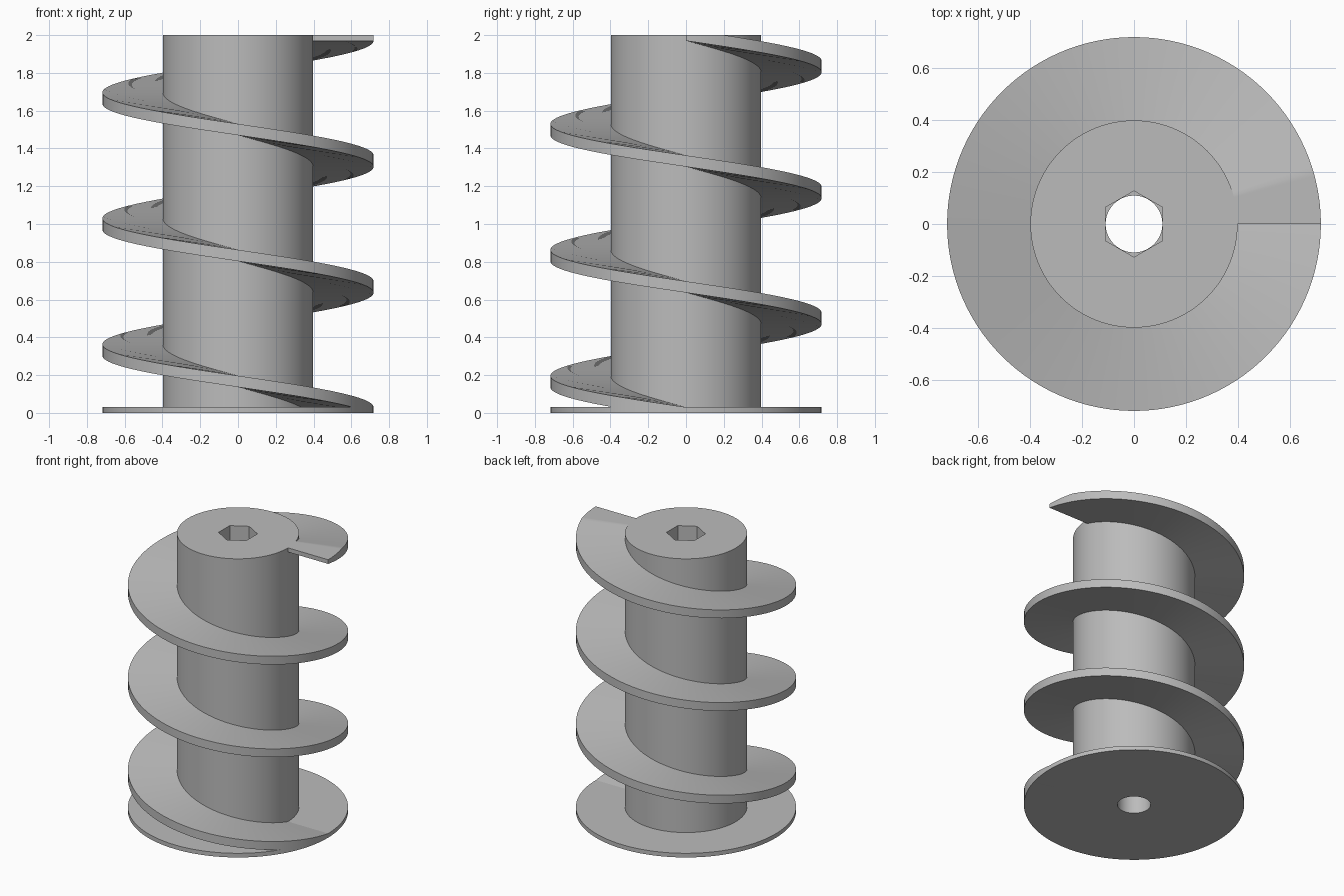
import bpy
import bmesh
import math

cube = bpy.data.objects.get("Cube")
if cube:
    bpy.data.objects.remove(cube, do_unlink=True)

HEIGHT = 2.0
TURNS = 3
PITCH = HEIGHT / TURNS
OUTER, CORE, BORE = 0.718, 0.398, 0.109
APOTHEM = 0.11          # hex socket, centre to flat
SOCKET_DEPTH = 0.5
BASE = 0.03
HALF = 0.03             # half the blade thickness
STEPS = 120

grey = bpy.data.materials.new("plain_grey")
grey.use_nodes = True
colour = (0.5, 0.5, 0.5, 1)
grey.diffuse_color = colour
grey.node_tree.nodes["Principled BSDF"].inputs["Base Color"].default_value = colour


def circle(radius):
    return lambda a: radius


def hexagon(a):
    # corners point along +y and -y
    return APOTHEM / math.cos((a + math.pi / 6) % (math.pi / 3) - math.pi / 6)


def finish(bm, name):
    bmesh.ops.recalc_face_normals(bm, faces=bm.faces)
    mesh = bpy.data.meshes.new(name)
    bm.to_mesh(mesh)
    bm.free()
    mesh.materials.append(grey)
    obj = bpy.data.objects.new(name, mesh)
    bpy.context.collection.objects.link(obj)
    bpy.ops.object.select_all(action='DESELECT')
    obj.select_set(True)
    bpy.context.view_layer.objects.active = obj
    bpy.ops.object.shade_smooth_by_angle(angle=math.radians(30))
    return obj


def bridge(bm, a, b):
    for i in range(len(a)):
        j = (i + 1) % len(a)
        bm.faces.new((a[i], a[j], b[j], b[i]))


def lathe(name, profile):
    # closed profile of (radius function, height) pairs
    bm = bmesh.new()
    rings = []
    for radius, z in profile:
        ring = []
        for i in range(STEPS):
            a = math.tau * i / STEPS
            r = radius(a)
            ring.append(bm.verts.new((r * math.cos(a), r * math.sin(a), z)))
        rings.append(ring)
    for k, ring in enumerate(rings):
        bridge(bm, ring, rings[(k + 1) % len(rings)])
    return finish(bm, name)


# round base plate with a bore
lathe("base_plate", [(circle(BORE), 0), (circle(OUTER), 0),
                     (circle(OUTER), BASE), (circle(BORE), BASE)])

# core shaft with a hex socket above the round bore
floor = HEIGHT - SOCKET_DEPTH
lathe("core_shaft", [(circle(BORE), BASE), (circle(CORE), BASE),
                     (circle(CORE), HEIGHT), (hexagon, HEIGHT),
                     (hexagon, floor), (circle(BORE), floor)])

# spiral blade, cut flat at both ends
bm = bmesh.new()
flat = HALF / PITCH
turns = {i / STEPS for i in range(TURNS * STEPS + 1)} | {flat, TURNS - flat}
sections = []
for t in sorted(turns):
    a = -math.tau * t
    low = max(PITCH * t - HALF, 0)
    high = min(PITCH * t + HALF, HEIGHT)
    sections.append([bm.verts.new((r * math.cos(a), r * math.sin(a), z))
                     for r, z in ((CORE, low), (OUTER, low), (OUTER, high), (CORE, high))])
for a, b in zip(sections, sections[1:]):
    bridge(bm, a, b)
bm.faces.new(sections[0])
bm.faces.new(sections[-1])
finish(bm, "spiral_blade")
